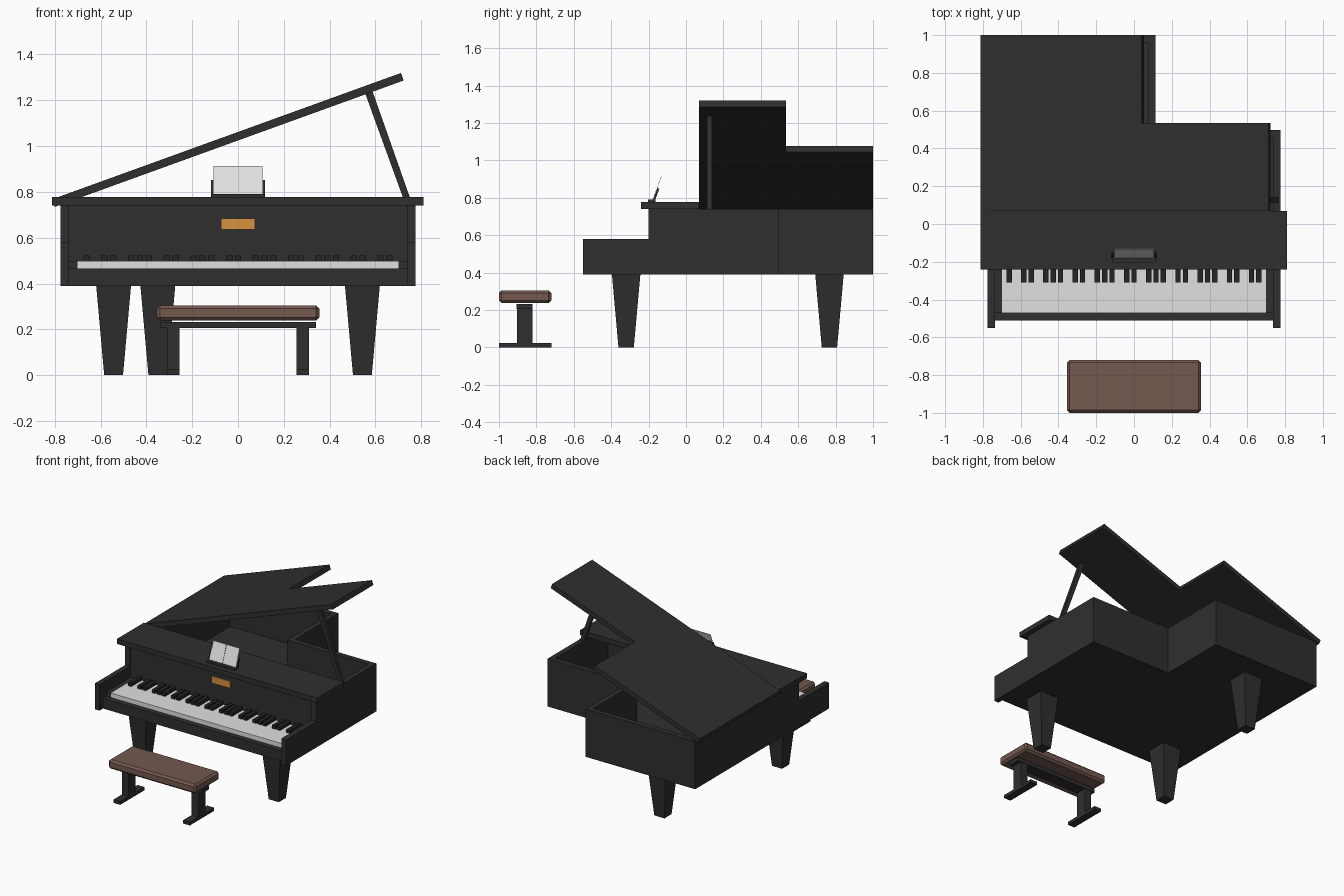
import bpy, bmesh, math
from mathutils import Matrix, Vector

if "Cube" in bpy.data.objects:
    bpy.data.objects.remove(bpy.data.objects["Cube"])


def mat(name, rgb):
    m = bpy.data.materials.new(name)
    m.diffuse_color = (*rgb, 1)
    m.use_nodes = True
    m.node_tree.nodes["Principled BSDF"].inputs["Base Color"].default_value = m.diffuse_color
    return m


BLACK = mat("black lacquer", (0.028, 0.028, 0.028))
EBONY = mat("ebony key", (0.018, 0.018, 0.018))
WHITE = mat("ivory white", (0.75, 0.75, 0.75))
BROWN = mat("brown leather", (0.175, 0.098, 0.078))
BRASS = mat("brass orange", (0.68, 0.29, 0.05))


def finish(bm, name, material):
    bmesh.ops.recalc_face_normals(bm, faces=bm.faces)
    me = bpy.data.meshes.new(name)
    bm.to_mesh(me)
    bm.free()
    me.materials.append(material)
    ob = bpy.data.objects.new(name, me)
    bpy.context.collection.objects.link(ob)
    return ob


def add_box(bm, x, y, z):
    r = bmesh.ops.create_cube(bm, size=1)
    for v in r["verts"]:
        v.co = Vector([a[0] + (c + 0.5) * (a[1] - a[0]) for a, c in zip((x, y, z), v.co)])


def box(name, x, y, z, material=BLACK, bevel=0):
    bm = bmesh.new()
    add_box(bm, x, y, z)
    if bevel:
        bmesh.ops.bevel(bm, geom=bm.edges[:], offset=bevel, segments=1, affect='EDGES')
    return finish(bm, name, material)


def prism(name, pts, offset, material=BLACK):
    """Extrude a closed 3D outline along an offset."""
    bm = bmesh.new()
    f = bm.faces.new([bm.verts.new(p) for p in pts])
    r = bmesh.ops.extrude_face_region(bm, geom=[f])
    vs = [g for g in r["geom"] if isinstance(g, bmesh.types.BMVert)]
    bmesh.ops.translate(bm, verts=vs, vec=offset)
    return finish(bm, name, material)


W, T = 0.775, 0.038          # half width of the case, wall thickness
IN = W - T
Z0, Z1 = 0.39, 0.74          # case bottom and rim

# case sides with the low key arms in front
for name, x, back in (("left_case_side", -W, 1.0), ("right_case_side", IN, 0.497)):
    prof = [(-0.55, Z0), (-0.55, 0.58), (-0.2, 0.58), (-0.2, Z1), (back, Z1), (back, Z0)]
    prism(name, [(x, y, z) for y, z in prof], (T, 0, 0))

# remaining walls of the L-shaped case
box("back_case_wall", (-IN, 0.115), (1 - T, 1.0), (Z0, Z1))
box("tail_case_wall", (0.115 - T, 0.115), (0.497 - T, 1 - T), (Z0, Z1))
box("step_case_wall", (0.115, IN), (0.497 - T, 0.497), (Z0, Z1))
floor = [(-IN, -0.47), (IN, -0.47), (IN, 0.459), (0.077, 0.459), (0.077, 0.962), (-IN, 0.962)]
prism("case_floor", [(x, y, Z0) for x, y in floor], (0, 0, 0.04))
box("fallboard", (-IN, IN), (-0.19, -0.15), (0.43, Z1))
box("key_slip", (-IN, IN), (-0.51, -0.47), (Z0, 0.465))
for s, side in ((-1, "left"), (1, "right")):
    box(side + "_key_block", sorted((s * 0.70, s * IN)), (-0.47, -0.19), (0.43, 0.497))
box("name_plate", (-0.075, 0.075), (-0.198, -0.19), (0.635, 0.685), BRASS)

# keyboard: 36 white keys wide, black keys follow the octave pattern from A
box("white_keys", (-0.70, 0.70), (-0.47, -0.19), (0.43, 0.498), WHITE)
bm = bmesh.new()
for k in range(1, 36):
    if k % 7 in (1, 3, 4, 6, 0):
        x = -0.70 + k * 1.4 / 36
        add_box(bm, (x - 0.014, x + 0.014), (-0.31, -0.19), (0.49, 0.522))
finish(bm, "black_keys", EBONY)

# fixed front lid and raised main lid
box("front_lid", (-0.813, 0.81), (-0.24, 0.07), (Z1, 0.777))
lid = [(0, 0.07), (1.62, 0.07), (1.62, 0.535), (0.907, 0.535), (0.907, 1.0), (0, 1.0)]
ob = prism("raised_lid", [(u, y, 0) for u, y in lid], (0, 0, 0.035))
ob.data.transform(Matrix.Translation((-0.80, 0, 0.735)) @ Matrix.Rotation(math.radians(-19.9), 4, 'Y'))

# lid prop
prism("lid_prop", [(0.733, 0.113, 0.74), (0.763, 0.113, 0.74), (0.588, 0.113, 1.237), (0.556, 0.113, 1.228)],
      (0, 0.026, 0))

# music stand and open pages
box("music_stand_base", (-0.115, 0.115), (-0.203, -0.162), (0.777, 0.79))
lean = Matrix.Translation((0, -0.18, 0.787)) @ Matrix.Rotation(math.radians(-20.5), 4, 'X')
box("music_stand_back", (-0.118, 0.118), (0.003, 0.014), (-0.005, 0.071)).data.transform(lean)
for s, side in ((-1, "left"), (1, "right")):
    box(side + "_page", sorted((s * 0.001, s * 0.107)), (0, 0.002), (0, 0.135), WHITE).data.transform(lean)

# tapered piano legs
for name, x, y in (("left_front_leg", -0.543, -0.32), ("right_front_leg", 0.543, -0.32), ("back_leg", -0.35, 0.767)):
    bm = bmesh.new()
    add_box(bm, (-0.076, 0.076), (-0.076, 0.076), (0, Z0))
    for v in bm.verts:
        if v.co.z < 0.1:
            v.co.x *= 0.54
            v.co.y *= 0.54
        v.co += Vector((x, y, 0))
    finish(bm, name, BLACK)

# bench
box("bench_seat", (-0.355, 0.355), (-1.0, -0.72), (0.238, 0.305), BROWN, 0.014)
box("bench_rail", (-0.34, 0.34), (-0.905, -0.82), (0.205, 0.232))
for s, side in ((-1, "left"), (1, "right")):
    xs = sorted((s * 0.255, s * 0.31))
    box(side + "_bench_post", xs, (-0.903, -0.822), (0.024, 0.205))
    box(side + "_bench_foot", xs, (-1.0, -0.72), (0, 0.024))
